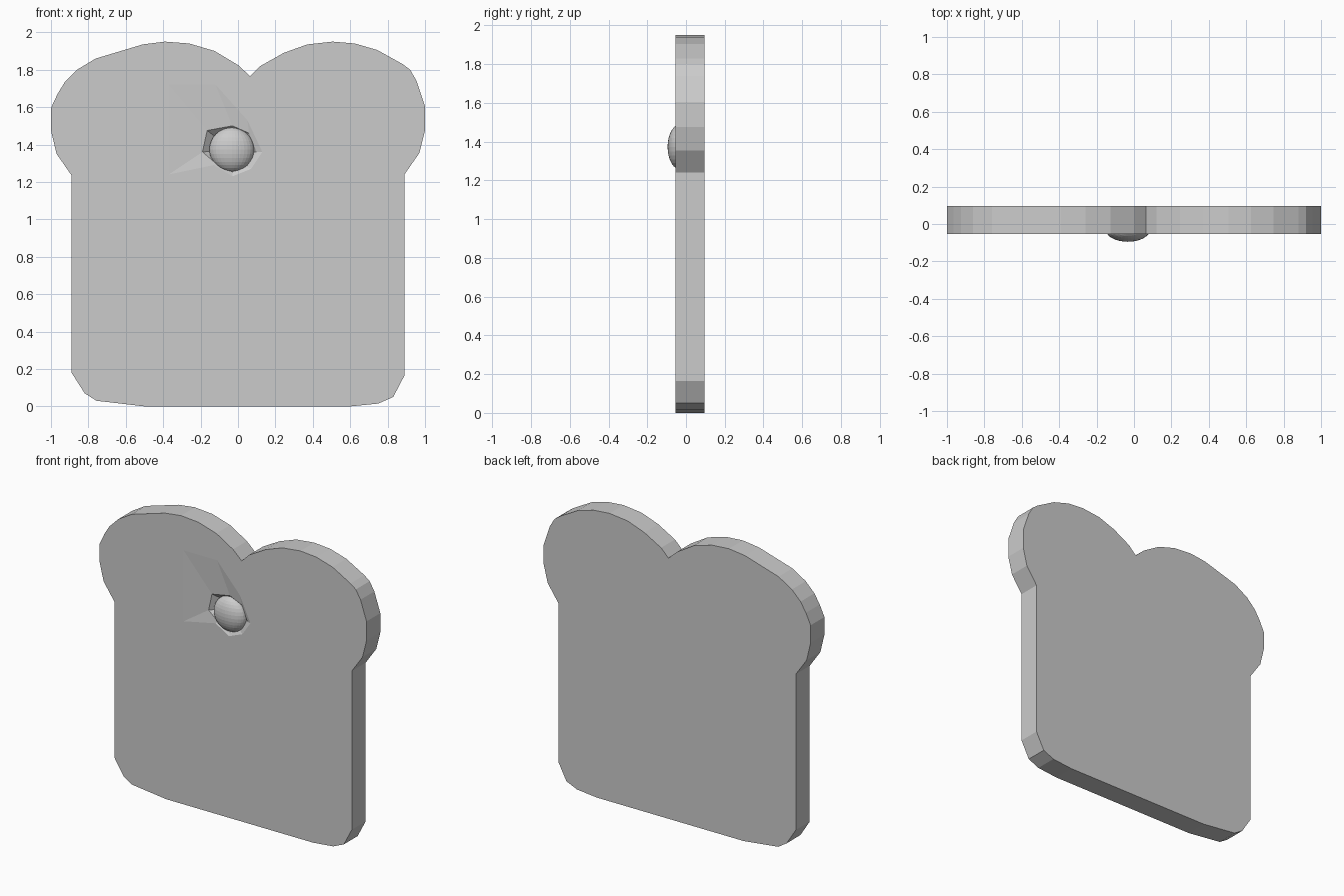
import bpy, bmesh
from mathutils import Vector

if "Cube" in bpy.data.objects:
    bpy.data.objects.remove(bpy.data.objects["Cube"])

FRONT, BACK = -0.053, 0.095

# Slice outline (x, z), clockwise from bottom left
outline = [(-0.5, 0), (-0.757, 0.03), (-0.82, 0.07), (-0.89, 0.18), (-0.89, 1.235),
           (-0.97, 1.35), (-1, 1.475), (-1, 1.595), (-0.965, 1.67), (-0.925, 1.735),
           (-0.86, 1.80), (-0.76, 1.86), (-0.51, 1.935), (-0.39, 1.95), (-0.26, 1.94),
           (-0.125, 1.90), (0, 1.825), (0.065, 1.765), (0.12, 1.82), (0.245, 1.89),
           (0.37, 1.935), (0.505, 1.95), (0.625, 1.94), (0.745, 1.905), (0.88, 1.83),
           (0.92, 1.80), (0.955, 1.74), (1, 1.605), (1, 1.475), (0.97, 1.355),
           (0.89, 1.24), (0.89, 0.165), (0.83, 0.05), (0.75, 0.015), (0.6, 0)]

# Dent in the front face: outer rim and sunken ring
rim = [(-0.37, 1.72), (-0.12, 1.72), (0.05, 1.53), (0.13, 1.36),
       (0.07, 1.27), (-0.03, 1.23), (-0.13, 1.29), (-0.37, 1.24)]
dip = [(-0.165, 1.475), (-0.03, 1.50), (0.06, 1.46), (0.10, 1.36),
       (0.05, 1.28), (-0.03, 1.25), (-0.12, 1.30), (-0.19, 1.36)]
CENTRE = Vector((-0.033, 1.373))
floor = [CENTRE + (Vector(p) - CENTRE) * 0.65 for p in dip]


def ring(bm, points, y):
    return [bm.verts.new((x, y, z)) for x, z in points]


def loop_edges(bm, verts):
    return [bm.edges.new((verts[i - 1], verts[i])) for i in range(len(verts))]


def bridge(bm, a, b):
    for i in range(len(a)):
        bm.faces.new((a[i - 1], a[i], b[i], b[i - 1]))


def finish(bm, name):
    bmesh.ops.recalc_face_normals(bm, faces=bm.faces[:])
    mesh = bpy.data.meshes.new(name)
    bm.to_mesh(mesh)
    bm.free()
    obj = bpy.data.objects.new(name, mesh)
    bpy.context.collection.objects.link(obj)
    return obj


# Bread slice with dented front
bm = bmesh.new()
front, back = ring(bm, outline, FRONT), ring(bm, outline, BACK)
dent = [ring(bm, rim, FRONT), ring(bm, dip, FRONT + 0.01), ring(bm, floor, 0.0)]
edges = loop_edges(bm, front) + loop_edges(bm, dent[0])
bmesh.ops.triangle_fill(bm, edges=edges, use_beauty=True)
bridge(bm, front, back)
bm.faces.new(back)
bridge(bm, dent[0], dent[1])
bridge(bm, dent[1], dent[2])
bm.faces.new(dent[2])
finish(bm, "bread_slice")

# Flattened ball sitting in the dent
bm = bmesh.new()
bmesh.ops.create_uvsphere(bm, u_segments=32, v_segments=16, radius=1)
bmesh.ops.scale(bm, vec=(0.12, 0.067, 0.118), verts=bm.verts[:])
ball = finish(bm, "nose_ball")
ball.location = (CENTRE.x, -0.028, CENTRE.y)
